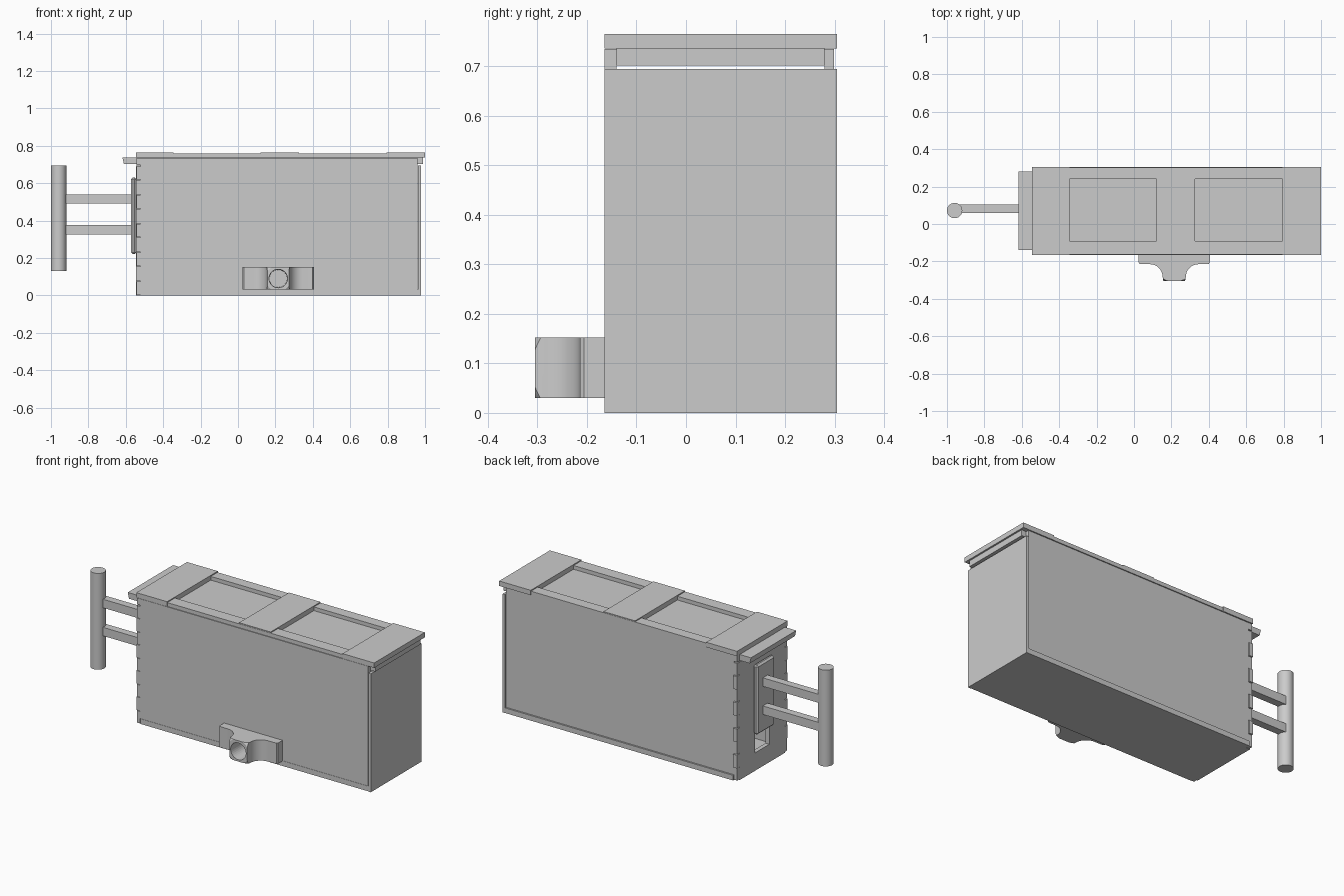
import bpy, bmesh, math
from mathutils import Matrix, Vector

if "Cube" in bpy.data.objects:
    bpy.data.objects.remove(bpy.data.objects["Cube"])


def finish(name, bm):
    bmesh.ops.recalc_face_normals(bm, faces=bm.faces)
    me = bpy.data.meshes.new(name)
    bm.to_mesh(me)
    bm.free()
    ob = bpy.data.objects.new(name, me)
    bpy.context.collection.objects.link(ob)
    return ob


def boxes(name, items):
    """One object made of axis-aligned boxes (x0, x1, y0, y1, z0, z1)."""
    bm = bmesh.new()
    for x0, x1, y0, y1, z0, z1 in items:
        m = Matrix.Translation(((x0 + x1) / 2, (y0 + y1) / 2, (z0 + z1) / 2))
        m = m @ Matrix.Diagonal((x1 - x0, y1 - y0, z1 - z0, 1))
        bmesh.ops.create_cube(bm, size=1, matrix=m)
    return finish(name, bm)


def prism(name, pts, vec):
    """Extrude a closed 3D outline along vec."""
    bm = bmesh.new()
    f = bm.faces.new([bm.verts.new(p) for p in pts])
    r = bmesh.ops.extrude_face_region(bm, geom=[f])
    bmesh.ops.translate(bm, vec=vec, verts=[v for v in r["geom"] if isinstance(v, bmesh.types.BMVert)])
    return finish(name, bm)


def cone(name, r1, r2, depth, loc, rot_x=0, seg=32):
    bm = bmesh.new()
    m = Matrix.Translation(loc) @ Matrix.Rotation(rot_x, 4, "X")
    bmesh.ops.create_cone(bm, cap_ends=True, segments=seg, radius1=r1, radius2=r2, depth=depth, matrix=m)
    return finish(name, bm)


def boolean(ob, cutter, op):
    mod = ob.modifiers.new(op, "BOOLEAN")
    mod.operation, mod.object, mod.solver = op, cutter, "EXACT"
    cutter.hide_render = True
    cutter.hide_set(True)


def smooth(ob, angle=35):
    bpy.ops.object.select_all(action="DESELECT")
    bpy.context.view_layer.objects.active = ob
    ob.select_set(True)
    bpy.ops.object.shade_smooth_by_angle(angle=math.radians(angle))


XL, XR, YF, YB, T = -0.545, 0.978, -0.165, 0.305, 0.025

# Floor and right end
boxes("floor_board", [(XL + T, 0.962, YF + 0.002, YB, 0, 0.03)])
boxes("right_end_wall", [(0.962, XR, YF, YB, 0, 0.695)])

# Long side walls with alternating finger joints at the left edge
pitch = 0.077
wall_fingers = [(i * pitch + 0.003, (i + 1) * pitch - 0.003) for i in range(0, 9, 2)]
end_fingers = [(i * pitch, (i + 1) * pitch) for i in range(1, 9, 2)]
for name, y0, y1 in (("front_wall", YF, YF + T), ("back_wall", YB - T, YB - 0.006)):
    boxes(name, [(XL + T, 0.96, y0, y1, 0.032, 0.735)]
          + [(XL + 0.003, XL + T, y0, y1, a, b) for a, b in wall_fingers]
          + [(XL + 0.003, XL + T, y0, y1, 0.697, 0.735)])

# Left end wall: four boards around a tall slot, plus its own fingers
S0, S1, SZ0, SZ1 = 0.005, 0.14, 0.105, 0.61
boxes("left_end_wall",
      [(XL, XL + T, YF + T, S0, 0, 0.695), (XL, XL + T, S1, YB - T, 0, 0.695),
       (XL, XL + T, S0, S1, 0, SZ0), (XL, XL + T, S0, S1, SZ1, 0.695)]
      + [(XL, XL + T, y0, y1, a, b) for a, b in end_fingers
         for y0, y1 in ((YF, YF + T), (YB - T, YB))])

# Sliding lid panel with a slanted tongue sticking out on the left
prism("sliding_lid_panel",
      [(-0.618, -0.14, 0.737), (-0.61, -0.14, 0.702), (0.99, -0.14, 0.702), (0.99, -0.14, 0.737)],
      Vector((0, 0.42, 0)))

# Planks and rails on the lid
boxes("lid_cross_planks", [(XL, -0.345, YF, YB, 0.736, 0.765),
                           (0.795, 1.0, YF, YB, 0.736, 0.765)])
prism("lid_middle_plank",
      [(0.12, -0.1615, 0.737), (0.325, -0.1615, 0.737), (0.325, -0.1615, 0.765), (0.12, -0.1615, 0.765)],
      Vector((0, 0.463, 0)))
boxes("lid_side_rails", [(-0.345, 0.795, -0.163, -0.092, 0.7365, 0.759),
                         (-0.345, 0.795, 0.24, 0.303, 0.7365, 0.759)])

# Slider plate and push handle
plate = boxes("slider_plate", [(-0.572, XL + 0.002, -0.008, 0.155, 0.22, 0.63)])
bev = plate.modifiers.new("Bevel", "BEVEL")
bev.width, bev.segments = 0.01, 1
boxes("handle_rods", [(-0.95, -0.56, 0.06, 0.104, z, z + 0.05) for z in (0.325, 0.49)])
smooth(cone("handle_grip", 0.041, 0.041, 0.565, (-0.959, 0.072, 0.4125)))

# Spout: curved profile with a rounded-off nose and a bore
cx, cz = 0.215, 0.09
half = [(0.19, -0.16), (0.19, -0.206), (0.184, -0.214), (0.13, -0.215)]
for i in range(1, 9):
    a = math.radians(90 * i / 8)
    half.append((0.13 - 0.068 * math.sin(a), -0.215 - 0.068 * (1 - math.cos(a))))
half.append((0.058, -0.305))
outline = [(cx + x, y, 0.03) for x, y in half] + [(cx - x, y, 0.03) for x, y in reversed(half)]
spout = prism("spout", outline, Vector((0, 0, 0.122)))
nose = cone("spout_nose_cutter", 0.291, 0.066, 0.15, (cx, -0.232, cz), math.pi / 2, 48)
bore = cone("spout_bore_cutter", 0.047, 0.05, 0.16, (cx, -0.25, cz), math.pi / 2)
boolean(spout, nose, "INTERSECT")
boolean(spout, bore, "DIFFERENCE")
smooth(spout)
